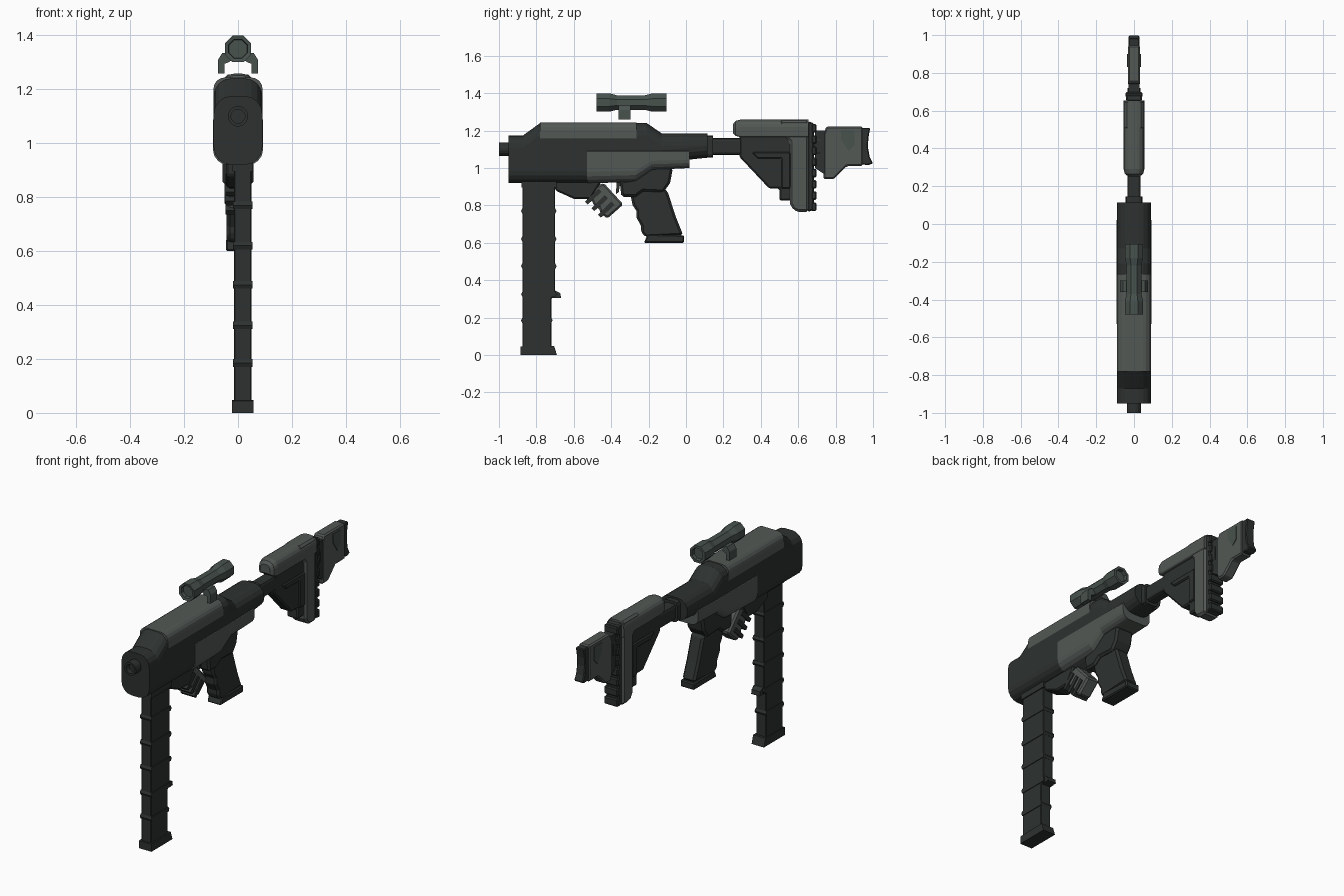
import bpy, bmesh, math


def material(name, c):
    m = bpy.data.materials.new(name)
    m.diffuse_color = (*c, 1)
    return m


DARK = material("dark", (0.026, 0.031, 0.029))
LIGHT = material("light", (0.085, 0.098, 0.09))
MID = material("mid", (0.065, 0.085, 0.075))


def finish(name, bm, mat, bevel=0.0):
    bmesh.ops.recalc_face_normals(bm, faces=bm.faces)
    me = bpy.data.meshes.new(name)
    bm.to_mesh(me)
    bm.free()
    ob = bpy.data.objects.new(name, me)
    bpy.context.collection.objects.link(ob)
    me.materials.append(mat)
    if bevel:
        b = ob.modifiers.new("bevel", "BEVEL")
        b.width, b.segments, b.limit_method = bevel, 1, "ANGLE"
        b.angle_limit = math.radians(40)
    return ob


def skin(name, rings, mat, bevel=0.0):
    """Join matching closed rings and cap both ends."""
    bm = bmesh.new()
    rs = [[bm.verts.new(p) for p in r] for r in rings]
    n = len(rs[0])
    for a, b in zip(rs, rs[1:]):
        for i in range(n):
            bm.faces.new((a[i], a[(i + 1) % n], b[(i + 1) % n], b[i]))
    bm.faces.new(rs[0])
    bm.faces.new(rs[-1])
    return finish(name, bm, mat, bevel)


def prism(name, pts, x0, x1, mat, bevel=0.0):
    """Side profile (y, z) extruded along x."""
    return skin(name, [[(x, y, z) for y, z in pts] for x in (x0, x1)], mat, bevel)


def box(name, x0, x1, y0, y1, z0, z1, mat, bevel=0.0):
    return prism(name, [(y0, z0), (y1, z0), (y1, z1), (y0, z1)], x0, x1, mat, bevel)


def loft(name, stations, rt, rb, mat, seg=4):
    """Rounded rectangles (y, half width, z low, z high) lofted along y."""
    rings = []
    for y, hw, lo, hi in stations:
        ring = []
        for k, (sx, top) in enumerate([(1, 1), (-1, 1), (-1, 0), (1, 0)]):
            r = min(rt if top else rb, hw * 0.98, (hi - lo) * 0.48)
            cz = hi - r if top else lo + r
            for i in range(seg + 1):
                a = math.pi / 2 * (k + i / seg)
                ring.append((sx * (hw - r) + r * math.cos(a), y, cz + r * math.sin(a)))
        rings.append(ring)
    return skin(name, rings, mat)


def turned(name, prof, cz, n, mat):
    """Profile (y, radius) turned about an axis along y."""
    return skin(name, [[(r * math.cos(2 * math.pi * (i + .5) / n), y,
                         cz + r * math.sin(2 * math.pi * (i + .5) / n))
                        for i in range(n)] for y, r in prof], mat)


# Receiver, top cover, side panel
loft("receiver", [(-.95, .09, .92, 1.175), (-.87, .09, .92, 1.175), (-.78, .09, .92, 1.24),
                  (-.53, .09, .92, 1.24), (-.528, .09, .95, 1.24), (-.21, .09, .98, 1.24),
                  (-.13, .09, 1.03, 1.185), (.115, .09, 1.055, 1.185)], .065, .065, DARK)
loft("top_cover", [(-.78, .091, 1.155, 1.244), (-.265, .091, 1.155, 1.244)], .067, .004, LIGHT)
loft("side_panel", [(-.53, .093, .918, 1.09), (-.27, .093, .925, 1.09),
                    (-.18, .093, .99, 1.09), (.02, .093, 1.0, 1.09)], .004, .06, LIGHT)
loft("rear_collar", [(.10, .045, 1.055, 1.175), (.145, .045, 1.055, 1.175)], .02, .02, DARK, 2)
loft("buffer_tube", [(.14, .035, 1.07, 1.16), (.72, .035, 1.07, 1.16)], .015, .015, DARK, 2)

# Barrel with open bore
turned("barrel", [(-.90, .038), (-1, .038), (-1, .026), (-.97, .026)], 1.10, 16, DARK)

# Magazine
prism("magazine", [(-.875, .03), (-.72, .03), (-.72, .30), (-.70, .33), (-.70, .93), (-.875, .93)],
      -.015, .05, DARK, .004)
box("magazine_collar", -.02, .056, -.88, -.692, .895, .94, DARK)
prism("magazine_base", [(-.885, 0), (-.69, 0), (-.705, .048), (-.885, .045)], -.022, .058, DARK)
prism("magazine_catch", [(-.73, .305), (-.668, .305), (-.672, .33), (-.70, .345), (-.73, .345)],
      -.01, .045, DARK)
for i, z in enumerate((.185, .325, .475, .62, .77)):
    yb = -.713 if z < .3 else -.692
    prism("magazine_rib_%d" % i, [(-.875, z - .014), (-.882, z), (-.875, z + .014),
                                  (yb - .007, z + .014), (yb, z), (yb - .007, z - .014)],
          -.019, .054, DARK)

# Front bracket and angled fore grip
prism("front_bracket", [(-.70, .93), (-.70, .88), (-.60, .835), (-.51, .835), (-.45, .93)],
      -.045, .045, DARK, .008)
prism("fore_grip", [(-.56, .87), (-.55, .835), (-.505, .83), (-.49, .795), (-.465, .785), (-.455, .755),
                    (-.42, .73), (-.335, .805), (-.44, .92)], -.04, .04, LIGHT, .01)
for i in range(3):
    y, z = -.47 + i * .035, .89 - i * .035
    prism("fore_grip_ridge_%d" % i, [(y, z), (y + .018, z - .018), (y - .055, z - .085),
                                     (y - .07, z - .07)], -.046, .046, DARK)

# Lower receiver, trigger and pistol grip
prism("lower_receiver", [(-.29, .94), (-.355, .93), (-.345, .845), (-.27, .845), (-.23, .875), (-.12, .87),
                         (-.085, .92), (-.07, 1.0), (-.20, 1.03)], -.057, .057, DARK, .012)
prism("pistol_grip", [(-.30, .87), (-.285, .80), (-.265, .77), (-.265, .735), (-.24, .69), (-.24, .655),
                      (-.215, .63), (-.015, .64), (-.055, .74), (-.10, .88), (-.2, .92)],
      -.042, .042, DARK, .012)
prism("grip_base", [(-.225, .60), (-.01, .60), (-.01, .64), (-.205, .645)], -.045, .045, DARK, .006)
prism("trigger", [(-.37, .93), (-.35, .93), (-.36, .87), (-.375, .86)], -.012, .012, DARK)

# Scope with octagonal tube and hollow lenses
turned("scope", [(-.455, .036), (-.475, .038), (-.478, .053), (-.41, .053), (-.37, .042),
                 (-.22, .042), (-.18, .053), (-.105, .053), (-.105, .038), (-.125, .036)], 1.35, 8, MID)
for s, side in ((-1, "left"), (1, "right")):
    # front outline (x, z) of the clamp leg extruded along y
    pts = [(.02, 1.31), (.038, 1.335), (.058, 1.335), (.074, 1.31), (.074, 1.258),
           (.05, 1.258), (.05, 1.295), (.035, 1.30)]
    skin("scope_clamp_" + side, [[(s * x, y, z) for x, z in pts] for y in (-.36, -.298)], MID)

# Stock
loft("cheek_rest", [(.252, .03, 1.185, 1.235), (.265, .048, 1.172, 1.252), (.29, .055, 1.165, 1.258),
                    (.655, .055, 1.165, 1.258)], .04, .01, LIGHT)
prism("stock_body", [(.285, 1.18), (.285, 1.06), (.445, .89), (.50, .89), (.50, .825), (.58, .825),
                     (.58, 1.18)], -.036, .036, DARK, .008)
for s, side in ((-1, "left"), (1, "right")):
    prism("stock_trim_" + side, [(.35, 1.085), (.56, 1.085), (.56, .89), (.51, .89), (.51, 1.05), (.385, 1.05)],
          s * .03, s * .045, DARK, .006)
prism("stock_spine", [(.50, 1.20), (.555, 1.14), (.555, .81), (.575, .775), (.605, .765), (.655, .765),
                      (.655, 1.255), (.50, 1.255)], -.05, .05, LIGHT, .012)

# Ribbed butt pad
prism("butt_pad", [(.65, .765), (.685, .775), (.685, 1.24), (.65, 1.25)], -.042, .042, DARK, .008)
for i in range(8):
    z = .77 + i * .06
    box("butt_pad_rib_%d" % i, -.045, .045, .67, .698, z, z + .045, DARK, .006)

# Rear extension with concave end plate
prism("extension_neck", [(.69, 1.20), (.75, 1.20), (.75, .96), (.69, 1.0)], -.03, .03, DARK)
prism("extension", [(.735, 1.18), (.75, 1.222), (.945, 1.222), (.945, 1.01), (.86, 1.01), (.79, .94),
                    (.735, .94)], -.033, .033, LIGHT, .008)
for s, side in ((-1, "left"), (1, "right")):
    prism("extension_inset_" + side, [(.83, 1.20), (.90, 1.20), (.90, 1.12), (.87, 1.09), (.83, 1.15)],
          s * .03, s * .037, MID)
prism("end_plate", [(.935, 1.215), (.985, 1.215), (.975, 1.16), (.973, 1.11), (.982, 1.06), (1.0, 1.025),
                    (.975, 1.015), (.935, 1.02)], -.028, .028, DARK, .005)
